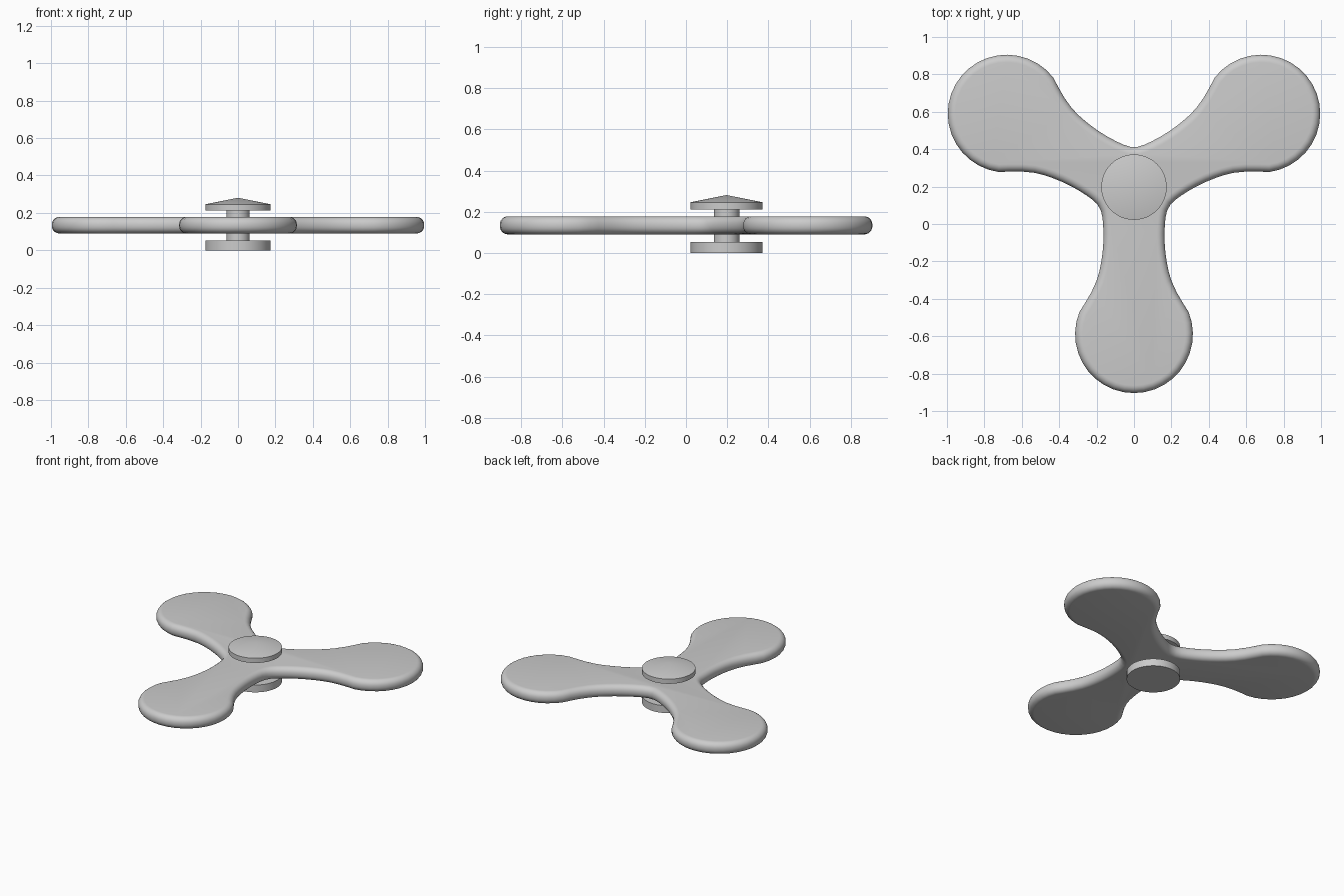
import bpy
import bmesh
from math import sin, cos, pi, radians
from mathutils import Vector, Matrix

cube = bpy.data.objects.get("Cube")
if cube:
    bpy.data.objects.remove(cube, do_unlink=True)

HUB = Vector((0, 0.197, 0))

grey = bpy.data.materials.new("light grey")
grey.use_nodes = True
grey.diffuse_color = (0.6, 0.6, 0.6, 1)
grey.node_tree.nodes["Principled BSDF"].inputs["Base Color"].default_value = (0.6, 0.6, 0.6, 1)


def finish(name, bm, angle):
    """Turn a bmesh into a grey object with smooth shading below an angle."""
    bmesh.ops.recalc_face_normals(bm, faces=bm.faces)
    mesh = bpy.data.meshes.new(name)
    bm.to_mesh(mesh)
    bm.free()
    mesh.materials.append(grey)
    obj = bpy.data.objects.new(name, mesh)
    bpy.context.collection.objects.link(obj)
    bpy.ops.object.select_all(action='DESELECT')
    obj.select_set(True)
    bpy.context.view_layer.objects.active = obj
    bpy.ops.object.shade_smooth_by_angle(angle=radians(angle))
    return obj


def lathe(name, profile, steps=48):
    """Spin a (radius, height) profile around the hub axis."""
    bm = bmesh.new()
    verts = [bm.verts.new(HUB + Vector((r, 0, z))) for r, z in profile]
    edges = [bm.edges.new(pair) for pair in zip(verts, verts[1:])]
    bmesh.ops.spin(bm, geom=verts + edges, cent=HUB, axis=(0, 0, 1),
                   angle=2 * pi, steps=steps)
    bmesh.ops.remove_doubles(bm, verts=bm.verts, dist=0.0005)
    return finish(name, bm, 10)


# Outline of one arm: waisted neck, then a round lobe
LOBE_DIST, LOBE_R = 0.786, 0.315
neck = [(0.125, 0.177), (0.16, 0.169), (0.2, 0.165), (0.25, 0.163), (0.3, 0.164),
        (0.35, 0.168), (0.4, 0.175), (0.45, 0.185), (0.5, 0.2), (0.56, 0.227),
        (0.62, 0.262)]
start, count = radians(112), 22
lobe = []
for i in range(count + 1):
    a = start - 2 * start * i / count
    lobe.append((LOBE_DIST + LOBE_R * cos(a), LOBE_R * sin(a)))
arm = neck + lobe + [(d, -w) for d, w in reversed(neck)]

# Spinner body: three arms in one outline, thickened, with rounded rims
bm = bmesh.new()
ring = []
for direction in (-90, 30, 150):
    turn = Matrix.Rotation(radians(direction), 4, 'Z')
    ring += [bm.verts.new(HUB + turn @ Vector((d, w, 0.09)))
             for d, w in reversed(arm)]
base = bm.faces.new(ring)
top = bmesh.ops.extrude_face_region(bm, geom=[base], use_keep_orig=True)
bmesh.ops.translate(bm, vec=(0, 0, 0.088),
                    verts=[g for g in top["geom"] if isinstance(g, bmesh.types.BMVert)])
bmesh.ops.recalc_face_normals(bm, faces=bm.faces)
rims = [e for e in bm.edges if abs(e.verts[0].co.z - e.verts[1].co.z) < 0.001]
bmesh.ops.bevel(bm, geom=rims, offset=0.04, offset_type='OFFSET', segments=6,
                profile=0.5, affect='EDGES', clamp_overlap=False)
finish("spinner_body", bm, 40)

# Hub: axle, flat lower button and shallow conical upper button
lathe("axle", [(0.062, 0.04), (0.062, 0.22)])
lathe("lower_button", [(0, 0), (0.175, 0), (0.175, 0.053), (0, 0.053)])
lathe("upper_button", [(0, 0.212), (0.175, 0.212), (0.175, 0.246), (0, 0.281)])
